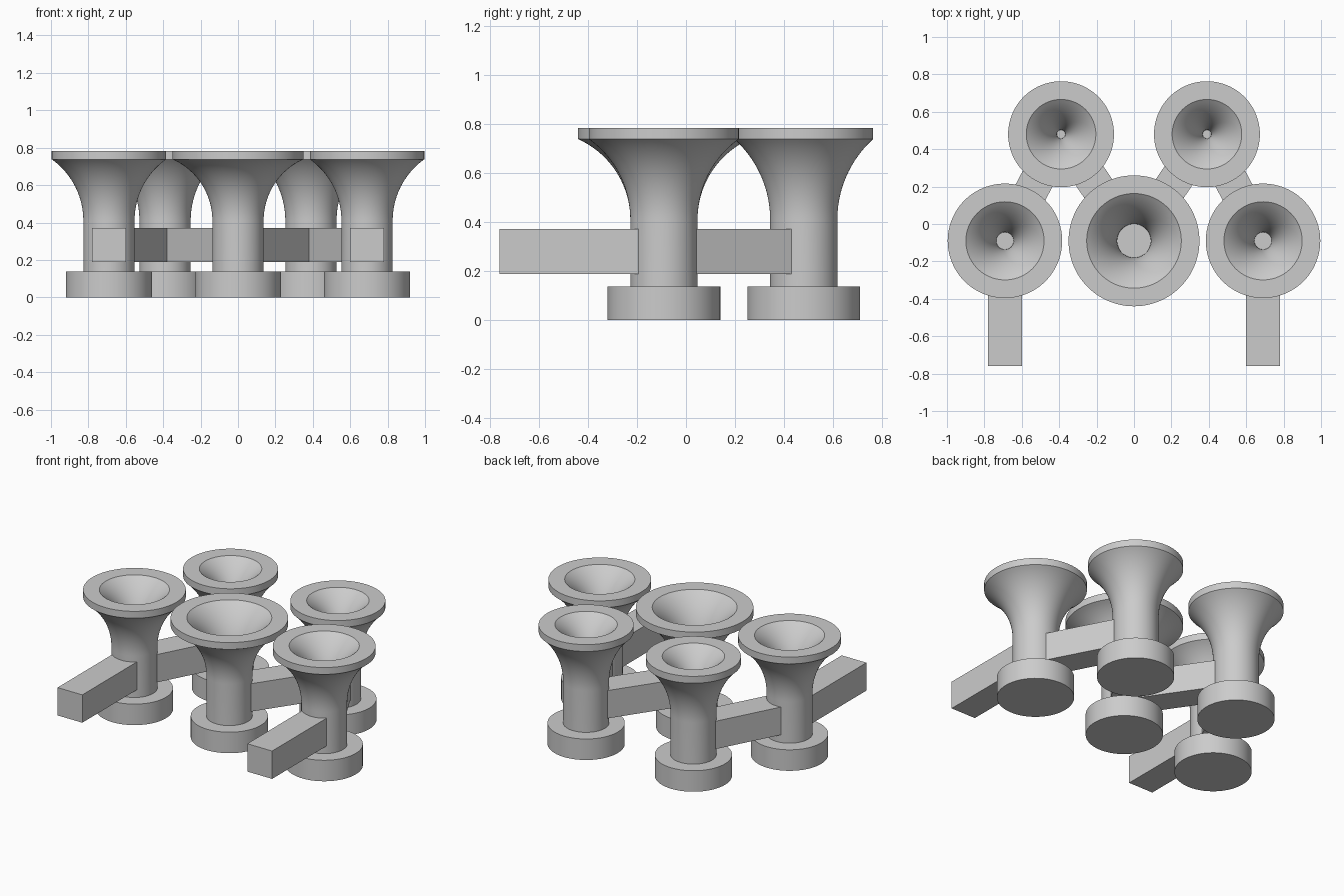
import bpy, bmesh, math
from mathutils import Vector

cube = bpy.data.objects.get("Cube")
if cube:
    bpy.data.objects.remove(cube, do_unlink=True)

grey = bpy.data.materials.new("plain grey")
grey.use_nodes = True
colour = (0.6, 0.6, 0.6, 1)
grey.diffuse_color = colour
grey.node_tree.nodes["Principled BSDF"].inputs["Base Color"].default_value = colour

SEGMENTS = 96
BASE_R, BASE_TOP = 0.23, 0.138
STEM_R, FLARE_Z, LIP_Z, TOP = 0.137, 0.41, 0.738, 0.783


def finish(bm, name):
    bmesh.ops.recalc_face_normals(bm, faces=bm.faces)
    mesh = bpy.data.meshes.new(name)
    bm.to_mesh(mesh)
    bm.free()
    mesh.materials.append(grey)
    ob = bpy.data.objects.new(name, mesh)
    bpy.context.collection.objects.link(ob)
    return ob


def arc(r0, z0, r1, z1, steps=20):
    """Circular arc leaving (r0, z0) vertically and ending at (r1, z1)."""
    run, rise = r1 - r0, z1 - z0
    sweep = 2 * math.atan2(run, rise)
    rho = rise / math.sin(sweep)
    angles = [sweep * i / steps for i in range(steps + 1)]
    return [(r0 + rho * (1 - math.cos(a)), z0 + rho * math.sin(a)) for a in angles]


def column(name, x, y, rim):
    """Footed column with a trumpet top and a hollow bowl."""
    outer = arc(STEM_R, FLARE_Z, rim, LIP_Z)
    bowl = arc(rim - 0.26, TOP - 0.33, rim - 0.097, TOP)
    profile = [(0, 0), (BASE_R, 0), (BASE_R, BASE_TOP), (STEM_R, BASE_TOP)]
    profile += outer + [(rim, TOP)] + bowl[::-1] + [(0, bowl[0][1])]
    bm = bmesh.new()
    verts = [bm.verts.new((r, 0, z)) for r, z in profile]
    edges = [bm.edges.new(pair) for pair in zip(verts, verts[1:])]
    bmesh.ops.spin(bm, geom=verts + edges, cent=(0, 0, 0), axis=(0, 0, 1),
                   angle=math.tau, steps=SEGMENTS, use_duplicate=False)
    bmesh.ops.remove_doubles(bm, verts=bm.verts, dist=0.0001)
    ob = finish(bm, name)
    ob.location = (x, y, 0)
    bpy.ops.object.select_all(action="DESELECT")
    ob.select_set(True)
    bpy.context.view_layer.objects.active = ob
    bpy.ops.object.shade_smooth_by_angle(angle=math.radians(22))


def bar(name, start, end):
    """Square-ended beam between two plan points."""
    a, b = Vector(start), Vector(end)
    d = b - a
    bm = bmesh.new()
    bmesh.ops.create_cube(bm, size=1)
    bmesh.ops.scale(bm, vec=(d.length, 0.18, 0.183), verts=bm.verts)
    ob = finish(bm, name)
    ob.location = (*((a + b) / 2), 0.28)
    ob.rotation_euler.z = math.atan2(d.y, d.x)


# Columns and connecting beams, mirrored left and right
column("centre_column", 0, -0.09, 0.35)
for side, s in (("left", 1), ("right", -1)):
    front, back, centre = (0.69 * s, -0.09), (0.39 * s, 0.48), (0, -0.09)
    column(side + "_front_column", *front, 0.306)
    column(side + "_back_column", *back, 0.283)
    bar(side + "_outer_beam", front, back)
    bar(side + "_inner_beam", centre, back)
    bar(side + "_front_arm", front, (front[0], -0.76))
